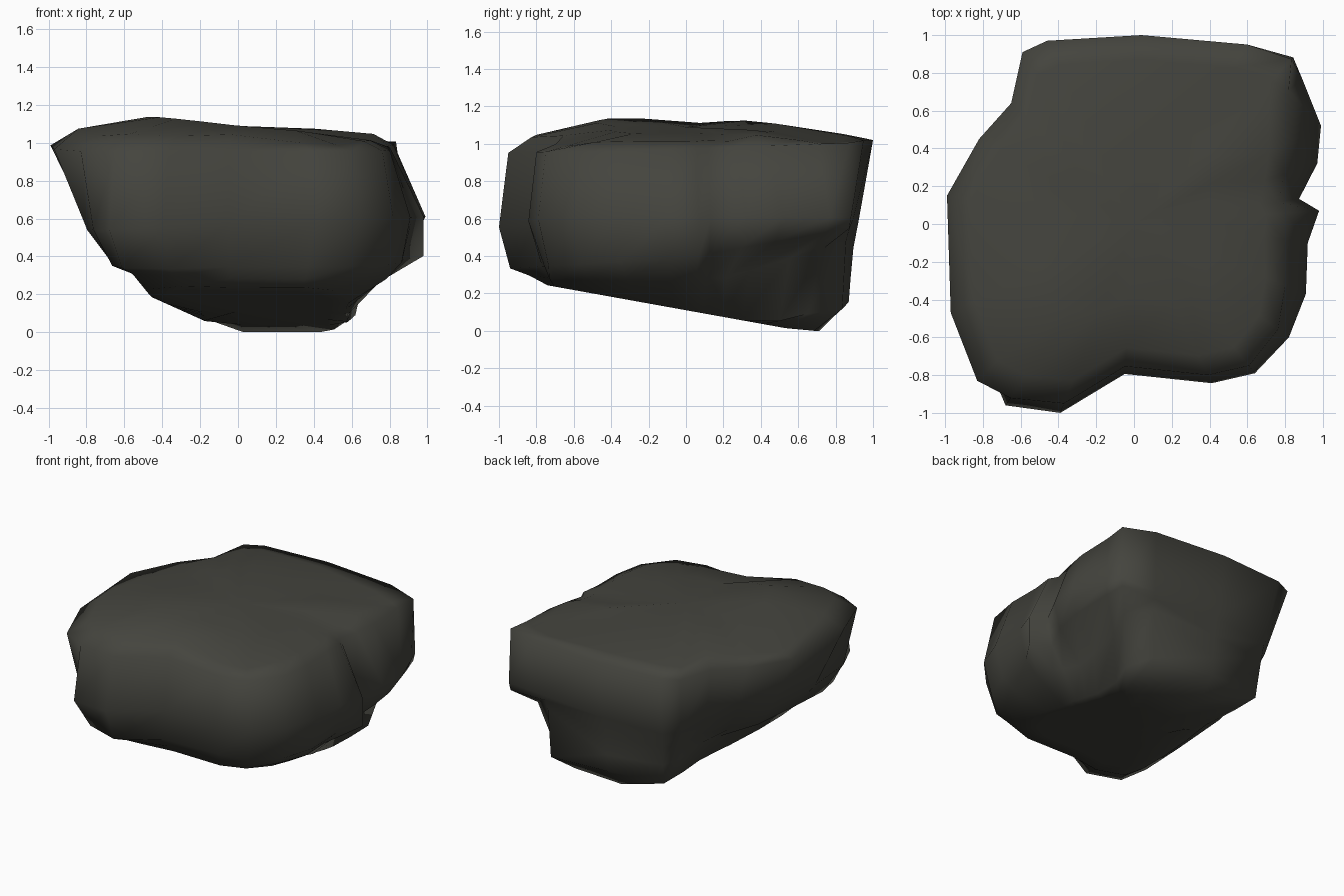
import bpy, bmesh

if "Cube" in bpy.data.objects:
    bpy.data.objects.remove(bpy.data.objects["Cube"])

# Widest outline of the boulder, seen from above, counter-clockwise from +x
OUTLINE = [(.98, .07), (.92, .14), (.97, .32), (.99, .52), (.89, .77), (.86, .9),
           (.6, .95), (.04, 1), (-.46, .97), (-.59, .91), (-.65, .64), (-.82, .45),
           (-.99, .15), (-.97, -.47), (-.83, -.83), (-.68, -.96), (-.39, -1),
           (-.05, -.81), (.42, -.86), (.64, -.79), (.82, -.6), (.91, -.37), (.92, -.1)]

# How far each level reaches towards the outline
FOOT = [.6, .63, .6, .58, .65, .72, .88, .87, .84, .66, .54, .46, .42, .47, .56,
        .68, .74, .86, .82, .78, .7, .64, .62]
NECK = [.78, .78, .68, .65, .72, .82, .9, .88, .86, .73, .62, .54, .5, .54, .67,
        .82, .84, .9, .85, .86, .86, .86, .84]
LEDGE = [1, .9, .93, .92, .97, .97, .92, .895, .88, .79, .72, .68, .67, .69, .8,
         .9, .94, .95, .88, .93, .95, .95, .95]
BELLY = [1, .95, 1, 1, 1, .98, .94, .92, .9, .85, .82, .8, .78, .82, .92, 1,
         1, .98, .98, 1, 1, 1, 1]
SHOULDER = [.82, .83, .82, .83, .92, .97, 1, 1, 1, 1, 1, 1, 1, 1, 1, .96,
            .95, .93, .93, .95, .93, .88, .86]


def under_z(x, y):
    # sloping underside, rising to the front, left, right and back edge
    return max(0, .11 - .18 * y, -.02 - .45 * x, .9 * (x - .52), 1.1 * (y - .73))


def neck_z(x, y):
    return .28 + .3 * max(0, y - .2) * (x > .3) + .05 * max(0, -x)


def ledge_z(x, y):
    # the right side overhangs more towards the back
    return .39 + .06 * y + .12 * max(0, y) * (x > .3)


def belly_z(x, y):
    return .57 + .04 * x


def shoulder_z(x, y):
    return .98 + .04 * max(0, y) - .03 * max(0, -y) - .04 * max(0, x - .6)


def top_z(x, y):
    # domed top, highest at the left, falling away on all sides
    z = 1.135 - .08 * max(0, x + .2) - .25 * max(0, -x - .6)
    z -= .12 * max(0, y - .25) + .25 * max(0, -y - .45)
    if y < .3:
        z -= .03 * min(1, max(0, x + .4) / .4) + .05 * max(0, x - .3)
    if y > -.1:
        z -= .12 * max(0, -x - .3)
    return z


def scaled(factors, s):
    return [f * s for f in factors]


N = len(OUTLINE)
levels = [(scaled(FOOT, .45), under_z), (scaled(FOOT, .82), under_z), (FOOT, under_z),
          (NECK, neck_z), (LEDGE, ledge_z), (BELLY, belly_z), (SHOULDER, shoulder_z),
          (scaled(SHOULDER, .87), top_z), (scaled(SHOULDER, .5), top_z)]

# Loft the levels into one closed stone
bm = bmesh.new()
rings = []
for factors, height in levels:
    pts = [(x * f, y * f) for (x, y), f in zip(OUTLINE, factors)]
    rings.append([bm.verts.new((x, y, height(x, y))) for x, y in pts])
for a, b in zip(rings, rings[1:]):
    for i in range(N):
        j = (i + 1) % N
        bm.faces.new((a[i], a[j], b[j], b[i]))
for ring, height in ((rings[0], under_z), (rings[-1], top_z)):
    centre = bm.verts.new((0, 0, height(0, 0)))
    for i in range(N):
        bm.faces.new((ring[i], ring[(i + 1) % N], centre))
bmesh.ops.recalc_face_normals(bm, faces=bm.faces)

mesh = bpy.data.meshes.new("boulder")
bm.to_mesh(mesh)
bm.free()
boulder = bpy.data.objects.new("boulder", mesh)
bpy.context.collection.objects.link(boulder)
for p in mesh.polygons:
    p.use_smooth = True

stone = bpy.data.materials.new("dark grey stone")
stone.diffuse_color = (.058, .058, .048, 1)
stone.use_nodes = True
stone.node_tree.nodes["Principled BSDF"].inputs["Base Color"].default_value = stone.diffuse_color
mesh.materials.append(stone)
